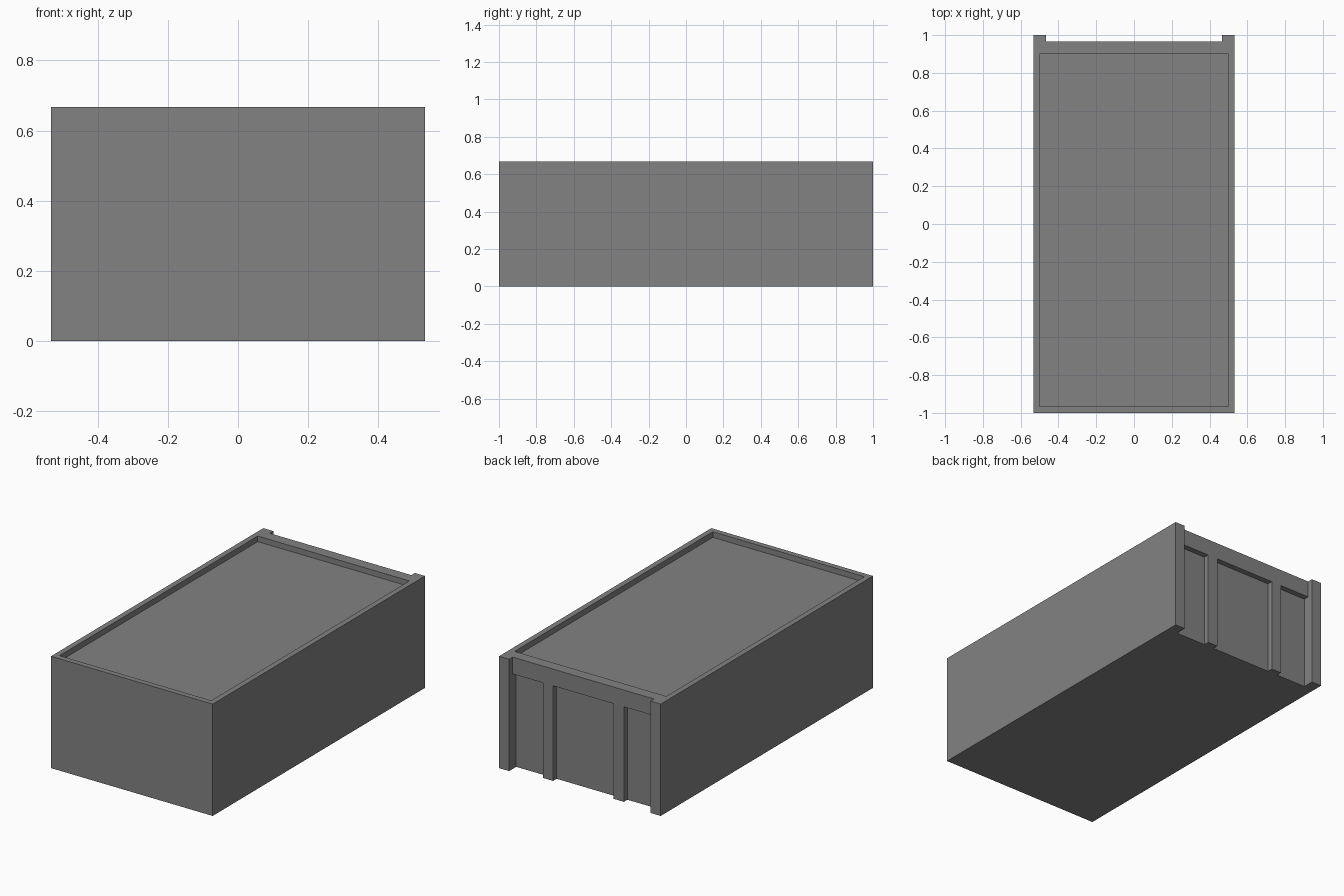
import bpy
from mathutils import Vector

cube = bpy.data.objects.get("Cube")
if cube:
    bpy.data.objects.remove(cube, do_unlink=True)

U = 1 / 30                       # wall thickness, the module of the design
W, L, H = 16 * U, 30 * U, 20 * U  # half width, half length, height
LINTEL = H - 3 * U               # underside of the back lintel
OVER = 0.1                       # cutter overshoot

grey = bpy.data.materials.new("plain grey")
grey.use_nodes = True
colour = (0.223, 0.223, 0.223, 1)
grey.diffuse_color = colour
grey.node_tree.nodes["Principled BSDF"].inputs["Base Color"].default_value = colour


def box(name, low, high):
    """Axis-aligned box between two corners."""
    low, high = Vector(low), Vector(high)
    bpy.ops.mesh.primitive_cube_add(size=1)
    ob = bpy.context.object
    ob.name = ob.data.name = name
    for v in ob.data.vertices:
        v.co = (low + high) / 2 + v.co * (high - low)
    return ob


def cut(target, low, high):
    """Subtract a box from the target and discard the cutter."""
    cutter = box("cutter", low, high)
    cutter.hide_render = True
    mod = target.modifiers.new("cut", "BOOLEAN")
    mod.operation, mod.solver, mod.object = "DIFFERENCE", "EXACT", cutter
    bpy.context.view_layer.objects.active = target
    bpy.ops.object.modifier_apply(modifier=mod.name)
    bpy.data.objects.remove(cutter, do_unlink=True)


body = box("box_body", (-W, -L, 0), (W, L, H))
body.data.materials.append(grey)

# Shallow tray sunk into the top
cut(body, (-W + U, -L + U, H - U), (W - U, L - 3 * U, H + OVER))

# Back face set in between the corner pillars
cut(body, (-W + 2 * U, L - U, -OVER), (W - 2 * U, L + OVER, H + OVER))

# Three deeper panels below the lintel, leaving two posts between them
for x0, x1 in ((-14, -8), (-6, 6), (8, 14)):
    cut(body, (x0 * U, L - 2 * U, -OVER), (x1 * U, L + OVER, LINTEL))

for poly in body.data.polygons:
    poly.material_index = 0
    poly.use_smooth = False
